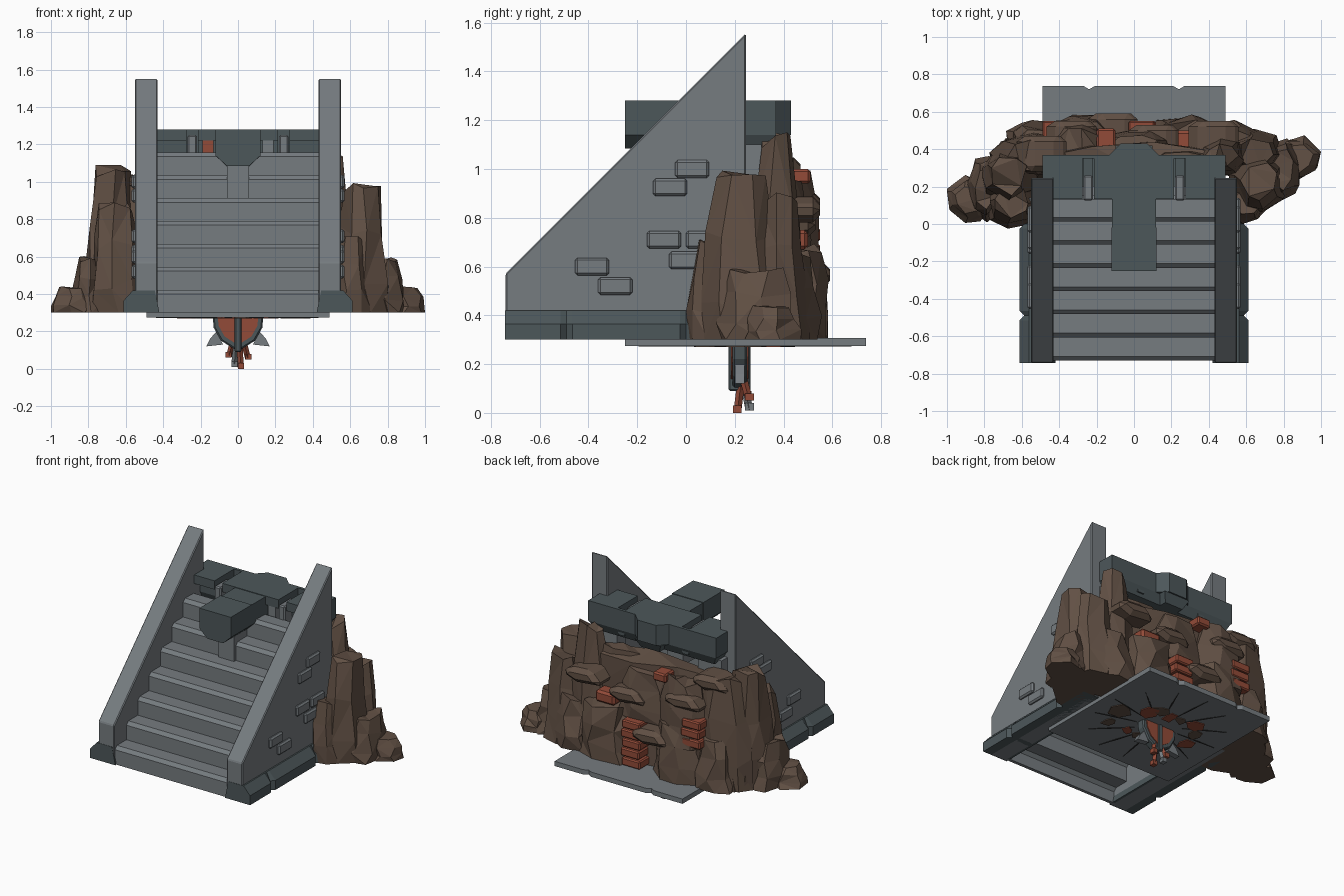
import bpy, bmesh, math, random
from mathutils import Vector

if "Cube" in bpy.data.objects:
    bpy.data.objects.remove(bpy.data.objects["Cube"])


def material(name, red, green, blue):
    m = bpy.data.materials.new(name)
    m.use_nodes = True
    color = (red, green, blue, 1)
    m.diffuse_color = color
    m.node_tree.nodes["Principled BSDF"].inputs["Base Color"].default_value = color
    return m


STONE = material("grey stone", .18, .2, .215)
SLATE = material("dark slate", .073, .095, .102)
ROCK = material("brown rock", .12, .08, .058)
CLAY = material("red clay", .29, .07, .04)
DARK = material("dark crack", .02, .02, .02)
FLOOR = .3


def loft(name, rings, mat, bevel=0, triangles=False):
    """Skin a list of equal-length point rings and cap both ends."""
    bm = bmesh.new()
    rows = [[bm.verts.new(point) for point in ring] for ring in rings]
    count = len(rows[0])
    for lower, upper in zip(rows, rows[1:]):
        for i in range(count):
            j = (i + 1) % count
            bm.faces.new((lower[i], lower[j], upper[j], upper[i]))
    bm.faces.new(rows[0])
    bm.faces.new(rows[-1])
    bmesh.ops.recalc_face_normals(bm, faces=bm.faces)
    if triangles:
        bmesh.ops.triangulate(bm, faces=bm.faces)
    mesh = bpy.data.meshes.new(name)
    bm.to_mesh(mesh)
    bm.free()
    mesh.materials.append(mat)
    ob = bpy.data.objects.new(name, mesh)
    bpy.context.collection.objects.link(ob)
    if bevel:
        mod = ob.modifiers.new("bevel", "BEVEL")
        mod.width = bevel
        mod.segments = 1


def prism(name, outline, axis, start, end, mat, bevel=0):
    """Extrude a flat outline along one axis."""
    def place(point, along):
        coords = list(point)
        coords.insert("xyz".index(axis), along)
        return coords
    rings = [[place(point, along) for point in outline] for along in (start, end)]
    loft(name, rings, mat, bevel)


def box(name, x, y, z, mat, inset=0, bevel=0):
    """Box from ranges; inset narrows the bottom."""
    def ring(height, d):
        return [(x[0] + d, y[0] + d, height), (x[1] - d, y[0] + d, height),
                (x[1] - d, y[1] - d, height), (x[0] + d, y[1] - d, height)]
    loft(name, [ring(z[0], inset), ring(z[1], 0)], mat, bevel)


def span(center, half):
    return (center - half, center + half)


def mirrored(half_outline):
    return half_outline + [(-x, other) for x, other in reversed(half_outline)]


# Stairs: a stepped sheet, open underneath
RUN, RISE, THICK = .124, .1225, .022
treads = []
for i in range(7):
    y, z = -.73 + i * RUN, FLOOR + i * RISE
    treads += [(y, z), (y, z + RISE - THICK), (y + THICK, z + RISE)]
treads.append((.13, 1.155))
under = [(y + THICK, max(z - THICK, FLOOR)) for y, z in reversed(treads)]
prism("stairs", treads + under, "x", -.44, .44, STONE)

# Side walls, trims, raised blocks and beam supports
wall = [(-.74, FLOOR), (.245, FLOOR), (.245, 1.555), (-.74, .57)]
blocks = [(.025, 1), (-.065, .925), (-.09, .71), (.07, .71), (0, .625), (-.385, .6), (-.29, .52)]
for s, side in ((1, "left"), (-1, "right")):
    prism(side + "_wall", wall, "x", s * .43, s * .552, STONE, .006)
    rings = []
    stations = [(-.742, 0)]
    for notch in (-.49, 0):
        stations += [(notch - .025, 0), (notch, .025), (notch + .025, 0)]
    for y, cut in stations + [(.24, 0)]:
        outer = .612 - cut
        section = [(.42, FLOOR), (outer, FLOOR), (outer, .365), (.562, .42), (.445, .42)]
        rings.append([(s * x, y, z) for x, z in section])
    loft(side + "_base_trim", rings, SLATE)
    for y, z in blocks:
        box(side + "_wall_block", span(s * .55, .02), span(y, .07), span(z, .036),
            STONE, bevel=.01)
    box(side + "_beam_pillar", span(s * .4, .09), (.22, .31), (FLOOR, 1.1), STONE)
    slot = span(s * .245, .025)
    box(side + "_beam_bracket", slot, (.125, .26), (1.1, 1.25), STONE, bevel=.008)
    box(side + "_beam_slot_floor", slot, (.25, .36), (1.1, 1.2), SLATE)
    stub, mat = ("stone_stub", STONE) if s > 0 else ("clay_stub", CLAY)
    box(stub, span(s * .16, .03), (.14, .22), (1.12, 1.22), mat)

# Crossbeam with slots, a recessed lower front and a faceted rear bulge
plan = [(.12, .135), (.215, .135), (.215, .35), (.275, .35), (.275, .135), (.43, .135),
        (.43, .245), (.49, .245), (.49, .37), (.13, .37), (.07, .43)]
prism("crossbeam", mirrored(plan), "z", 1.22, 1.28, SLATE)
recessed = [(x, max(y, .2)) for x, y in plan]
prism("crossbeam_lower", mirrored(recessed), "z", 1.14, 1.22, SLATE)
for half_width, back in ((.485, .37), (.1, .42)):
    box("crossbeam_underside", span(0, half_width), (.2, back), (1.08, 1.14), SLATE, .03)

# Forward arm and its post
arm = mirrored([(.12, 1.28), (.12, 1.14), (.06, 1.085)])
prism("beam_arm_front", arm, "y", -.25, -.02, SLATE)
prism("beam_arm_neck", [(x * .97, z - .004) for x, z in arm], "y", -.02, .21, SLATE)
box("arm_post", span(0, .06), (-.13, .12), (.88, 1.09), STONE)

# Rocks: faceted columns with noisy rings
rng = random.Random(12)


def rock(name, x, y, width, depth, top, tip=.62, bottom=FLOOR):
    sides = 7
    turn = rng.random()
    rings = []
    for level, scale in ((0, 1), (.3, .98), (.65, .55 + tip * .45), (1, tip)):
        ring = []
        for i in range(sides):
            angle = math.tau * (i + turn + rng.uniform(-.25, .25)) / sides
            reach = scale * rng.uniform(.88, 1.12)
            drop = rng.uniform(-.1, .01) if level else 0
            ring.append((max(-1, min(1, x + width * reach * math.cos(angle))),
                         y + depth * reach * math.sin(angle),
                         bottom + (top - bottom) * (level + drop)))
        rings.append(ring)
    loft(name, rings, ROCK, triangles=True)


# Side outcrops: the right one is the left one turned half round
for s, side in ((1, "left"), (-1, "right")):
    for part, x, dy, width, depth, top in (
            ("tower", .67, -.02, .155, .17, 1.05 - s * .04),
            ("foot", .79, .05, .1, .17, .6),
            ("outer", .88, .11, .125, .12, .44),
            ("shoulder", .65, .13, .15, .13, .9),
            ("small", .6, -.13, .12, .11, .72)):
        rock(side + "_" + part + "_rock", s * x, .245 + s * dy, width, depth, top)

# Back outcrop
rock("back_core_rock", 0, .35, .54, .1, 1.02, .85)
rock("back_left_peak_rock", .47, .37, .17, .12, 1.15, .5)
rock("back_right_peak_rock", -.55, .37, .21, .13, 1.08, .65)
rock("back_right_upper_rock", -.3, .43, .2, .13, 1, .6, .55)
rock("back_left_upper_rock", .26, .34, .2, .07, 1.02, .75, .7)
rock("back_middle_rock", .02, .41, .2, .1, .97, .7, .62)
for s in (-1, 1):
    rock("back_low_rock", s * .28, .46, .2, .13, .69, .75)
    rock("back_corner_rock", s * .54, .44, .15, .11, .66)

# Overhanging slabs on the back
ridge = [(-.15, -.04), (-.06, .05), (.1, .04), (.16, -.02), (.05, -.06)]
for x, y, z in ((-.5, .34, 1), (-.34, .42, .86), (.1, .4, .78), (-.12, .46, .57), (.42, .42, .84)):
    prism("overhang_slab", [(x + dx, z + dz) for dx, dz in ridge], "y", y - .06, y + .13,
          ROCK, .03)

# Clay bricks showing between the rocks
for x, z, count in ((.04, .34, 5), (-.42, .6, 3)):
    for i in range(count):
        box("clay_brick", span(x + .008 * (i % 2), .07), span(.48, .07),
            span(z + i * .065, .028), CLAY, bevel=.008)
box("clay_block", (.2, .35), (.4, .5), (.67, .75), CLAY, bevel=.015)
box("upper_clay_brick", (-.2, -.1), (.4, .51), (.94, 1), CLAY, bevel=.01)

# Ground plate with a notched back edge
edge = [(.49, -.25), (.49, .738), (.27, .738), (.24, .72), (.21, .738)]
prism("ground_plate", mirrored(edge), "z", .275, .308, STONE)

# Broken patches and cracks on the plate underside
middle = Vector((0, .24))


def heading(angle):
    return Vector((math.cos(angle), math.sin(angle)))


for i in range(13):
    angle = math.tau * i / 13
    center = middle + heading(angle) * rng.uniform(.12, .32)
    size = rng.uniform(.04, .08)
    patch = [center + heading(math.tau * k / 6) * size * rng.uniform(.5, 1.2) for k in range(6)]
    prism("broken_patch", patch, "z", .27, .276, CLAY if i % 2 else ROCK)
    along = heading(angle + .2)
    across = along.orthogonal() * .005
    crack = [middle + along * .15, middle + along * .3 + across,
             middle + along * .44, middle + along * .3 - across]
    prism("plate_crack", crack, "z", .272, .276, DARK)

# Hanging shield: rim, clay panels and a centre rib
shield = mirrored([(.135, .28), (.13, .22), (.09, .15), (.01, .1)])
prism("shield_rim", shield, "y", .19, .25, SLATE, .008)
panel = [(x * .8, .28 - (.28 - z) * .82) for x, z in shield]
prism("shield_panel", panel, "y", .184, .256, CLAY)
box("shield_rib", span(0, .018), (.175, .265), (.09, .28), SLATE, bevel=.006)

# Side blades and dangling rods
for s in (-1, 1):
    blade = [(s * .08, .13), (s * .17, .12), (s * .15, .16), (s * .115, .2)]
    prism("shield_blade", blade, "y", .2, .24, STONE)
for x, y, z, mat in ((-.05, .25, .06, CLAY), (-.02, .26, .01, STONE),
                     (.015, .21, 0, CLAY), (.055, .26, .05, CLAY)):
    corners = [heading(math.tau * k / 4) * .016 for k in range(4)]
    ends = ((x, y, z), (x / 2, .23, .16))
    loft("hanging_rod", [[(a + c.x, b + c.y, h) for c in corners] for a, b, h in ends], mat)
    box("rod_weight", span(x, .016), span(y, .018), (z, z + .03), mat)
